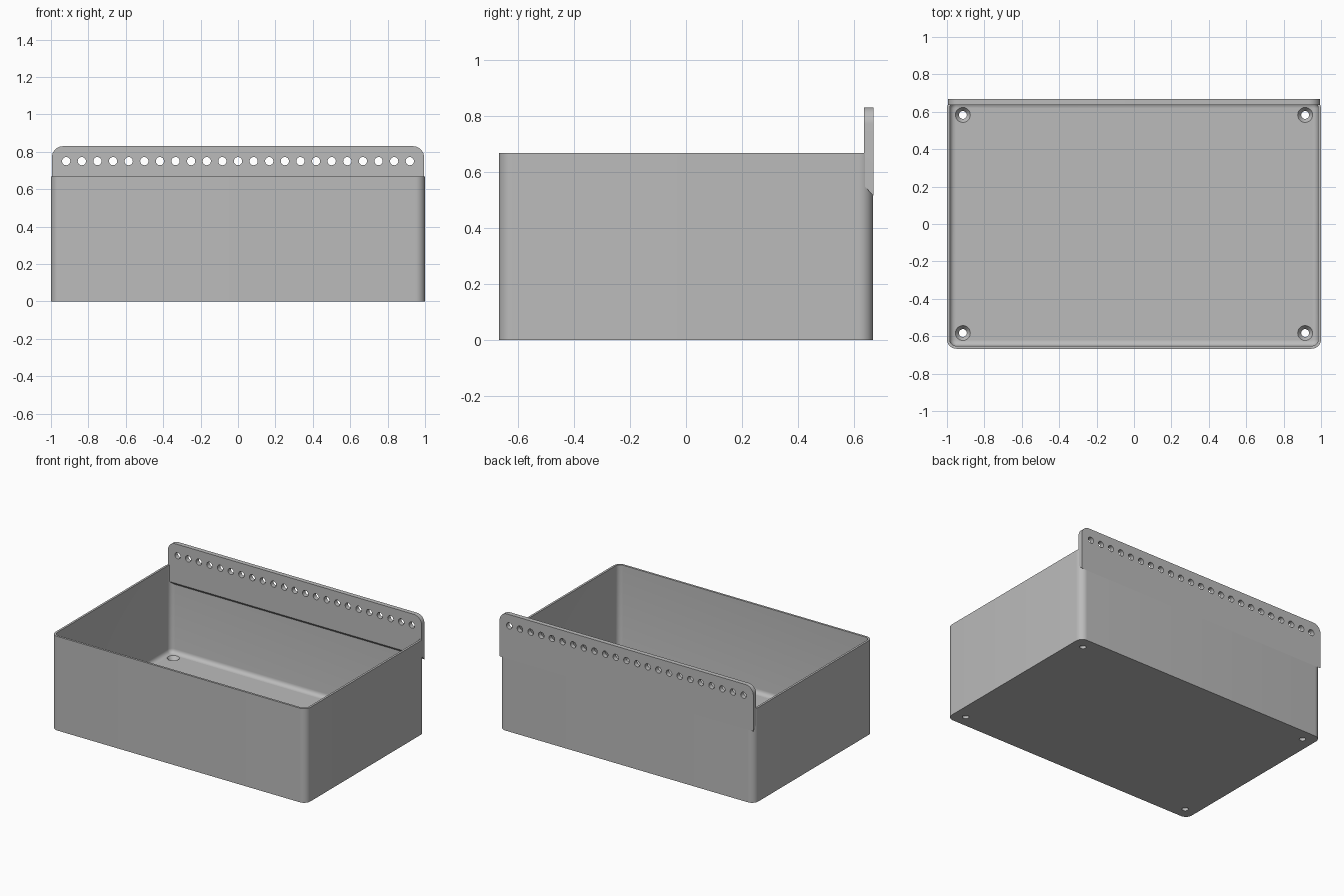
import bpy, bmesh
from math import sin, cos, pi, radians

cube = bpy.data.objects.get("Cube")
if cube:
    bpy.data.objects.remove(cube, do_unlink=True)

grey = bpy.data.materials.new("plain_grey")
grey.use_nodes = True
GREY = (0.5, 0.5, 0.5, 1)
grey.diffuse_color = GREY
grey.node_tree.nodes["Principled BSDF"].inputs["Base Color"].default_value = GREY

HX, HY, HEIGHT = 1.0, 0.667, 0.667    # bin half sizes and height
CORNER, WALL, FLOOR, FILLET = 0.05, 0.015, 0.045, 0.03


def arc(cx, cy, r, start, steps=10):
    """Quarter circle of points, counter-clockwise."""
    angles = [start + i * pi / 2 / steps for i in range(steps + 1)]
    return [(cx + r * cos(a), cy + r * sin(a)) for a in angles]


def rounded_ring(inset, z):
    r = CORNER - inset
    x, y = HX - CORNER, HY - CORNER
    corners = [(x, y), (-x, y), (-x, -y), (x, -y)]
    return [(px, py, z) for i, (cx, cy) in enumerate(corners)
            for px, py in arc(cx, cy, r, i * pi / 2)]


def loft(name, rings):
    """Closed solid through rings of equal point counts."""
    bm = bmesh.new()
    loops = [[bm.verts.new(p) for p in ring] for ring in rings]
    n = len(loops[0])
    for a, b in zip(loops, loops[1:]):
        for i in range(n):
            j = (i + 1) % n
            bm.faces.new((a[i], a[j], b[j], b[i]))
    bm.faces.new(loops[0][::-1])
    bm.faces.new(loops[-1])
    bmesh.ops.recalc_face_normals(bm, faces=bm.faces)
    mesh = bpy.data.meshes.new(name)
    bm.to_mesh(mesh)
    bm.free()
    mesh.materials.append(grey)
    obj = bpy.data.objects.new(name, mesh)
    bpy.context.collection.objects.link(obj)
    return obj


def cut(obj, cutters):
    """Subtract cutters from obj, then discard them."""
    bpy.context.view_layer.objects.active = obj
    for cutter in cutters:
        cutter.hide_render = True
        mod = obj.modifiers.new("hole", "BOOLEAN")
        mod.operation, mod.solver, mod.object = "DIFFERENCE", "EXACT", cutter
        bpy.ops.object.modifier_apply(modifier=mod.name)
        bpy.data.objects.remove(cutter, do_unlink=True)


def circle(r, n=24):
    return [(r * cos(2 * pi * i / n), r * sin(2 * pi * i / n)) for i in range(n)]


# Open bin: outside, rim, inside wall, floor fillet
rings = [rounded_ring(0, 0), rounded_ring(0, HEIGHT), rounded_ring(WALL, HEIGHT)]
for i in range(6):
    a = i * pi / 10
    rings.append(rounded_ring(WALL + FILLET * (1 - cos(a)),
                              FLOOR + FILLET * (1 - sin(a))))
bin_body = loft("bin_body", rings)

# Countersunk screw holes in the floor
screw_profile = [(0.021, -0.02), (0.021, 0.02), (0.04, FLOOR), (0.04, 0.1)]
screws = []
for sx in (-1, 1):
    for sy in (-1, 1):
        screws.append(loft("screw_hole_cutter", [
            [(sx * 0.915 + x, sy * 0.583 + y, z) for x, y in circle(r)]
            for r, z in screw_profile]))
cut(bin_body, screws)

# Hanging plate along the back, with rounded top and sloped underside
PX, TOP, R = 0.995, 0.83, 0.06


def plate_ring(y, bottom):
    top = arc(PX - R, TOP - R, R, 0) + arc(R - PX, TOP - R, R, pi / 2)
    return [(x, y, z) for x, z in [(-PX, bottom), (PX, bottom)] + top]


hanging_plate = loft("hanging_plate", [plate_ring(0.635, 0.55),
                                       plate_ring(HY + 0.0004, 0.515)])

# Row of round holes through the plate
cut(hanging_plate, [
    loft("plate_hole_cutter", [[(i * 0.0835 + x, y, 0.75 + z) for x, z in circle(0.022)]
                               for y in (0.6, 0.7)])
    for i in range(-11, 12)])

# Smooth rounded areas, keep edges sharp
for obj in (bin_body, hanging_plate):
    bpy.ops.object.select_all(action="DESELECT")
    obj.select_set(True)
    bpy.context.view_layer.objects.active = obj
    bpy.ops.object.shade_smooth_by_angle(angle=radians(30))
